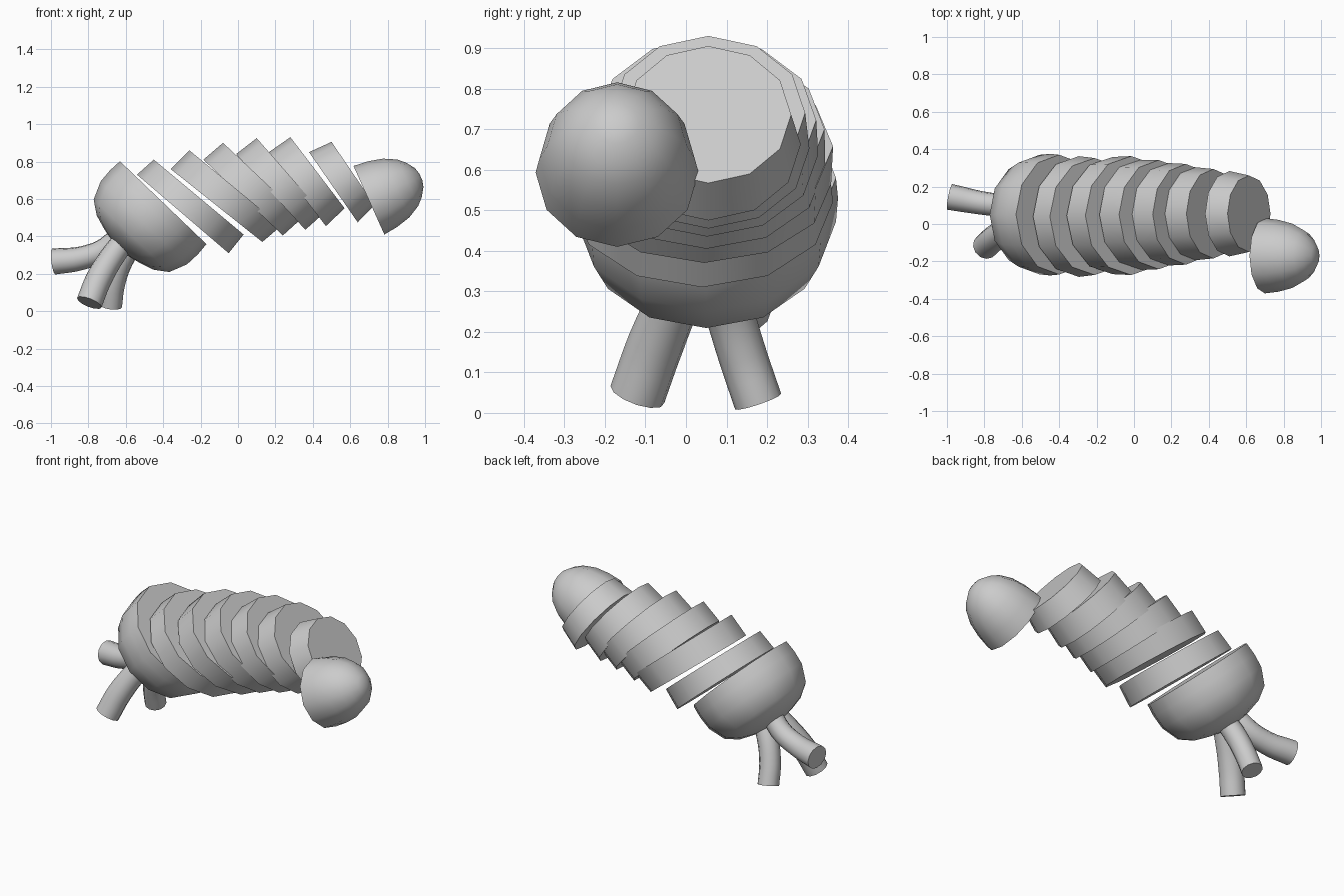
import bpy, math
from mathutils import Vector

if "Cube" in bpy.data.objects:
    bpy.data.objects.remove(bpy.data.objects["Cube"])

SIDES = 12


def finish(obj):
    bpy.ops.object.select_all(action='DESELECT')
    obj.select_set(True)
    bpy.context.view_layer.objects.active = obj
    bpy.ops.object.shade_smooth_by_angle(angle=math.radians(42))


def loft(name, rings):
    """Closed solid through rings of (centre, radius, axis tilted in the xz plane)."""
    verts, faces = [], []
    for c, r, a in rings:
        u = Vector((-a.z, 0, a.x))
        for i in range(SIDES):
            t = 2 * math.pi * i / SIDES
            verts.append(c + u * (r * math.cos(t)) + Vector((0, -r * math.sin(t), 0)))
    n = len(rings)
    for k in range(n - 1):
        for i in range(SIDES):
            j = (i + 1) % SIDES
            faces.append((k * SIDES + i, k * SIDES + j, (k + 1) * SIDES + j, (k + 1) * SIDES + i))
    faces.append(tuple(reversed(range(SIDES))))
    faces.append(tuple(range((n - 1) * SIDES, n * SIDES)))
    me = bpy.data.meshes.new(name)
    me.from_pydata(verts, [], faces)
    me.update()
    obj = bpy.data.objects.new(name, me)
    bpy.context.collection.objects.link(obj)
    finish(obj)


def disc(top, bottom, y):
    """Ring whose diameter runs between two points of the front view."""
    p, q = Vector((top[0], y, top[1])), Vector((bottom[0], y, bottom[1]))
    d = (p - q).normalized()
    return (p + q) / 2, (p - q).length / 2, Vector((d.z, 0, -d.x))


def dome(name, centre, axis, profile):
    c, a = Vector(centre), Vector(axis).normalized()
    loft(name, [(c + a * h, r, a) for r, h in profile])


def root(name, points):
    """Bent tube through (x, y, z, radius) points."""
    cu = bpy.data.curves.new(name, 'CURVE')
    cu.dimensions = '3D'
    cu.bevel_depth = 1
    cu.bevel_resolution = 4
    cu.resolution_u = 4
    cu.use_fill_caps = True
    sp = cu.splines.new('BEZIER')
    sp.bezier_points.add(len(points) - 1)
    for bp, p in zip(sp.bezier_points, points):
        bp.co, bp.radius = p[:3], p[3]
        bp.handle_left_type = bp.handle_right_type = 'AUTO'
    obj = bpy.data.objects.new(name, cu)
    bpy.context.collection.objects.link(obj)
    bpy.ops.object.select_all(action='DESELECT')
    obj.select_set(True)
    bpy.context.view_layer.objects.active = obj
    bpy.ops.object.convert(target='MESH')
    finish(bpy.context.view_layer.objects.active)


# Rounded root end; the profile runs from the tip to the cut face
dome("rounded_base", (-0.40, 0.05, 0.58), (0.69, 0, 0.72),
     [(0.06, -0.335), (0.13, -0.32), (0.21, -0.295), (0.28, -0.245),
      (0.32, -0.15), (0.325, -0.07), (0.32, 0)])

# Slices: rear top, rear bottom, front top, front bottom, y centre
slices = [
    ((-0.54, 0.73), (-0.05, 0.31), (-0.45, 0.81), (0.03, 0.41), 0.04),
    ((-0.36, 0.76), (0.13, 0.37), (-0.26, 0.86), (0.23, 0.455), 0.045),
    ((-0.185, 0.81), (0.24, 0.405), (-0.08, 0.90), (0.345, 0.50), 0.05),
    ((-0.01, 0.84), (0.36, 0.435), (0.10, 0.925), (0.455, 0.52), 0.052),
    ((0.165, 0.85), (0.47, 0.455), (0.28, 0.93), (0.57, 0.55), 0.055),
    ((0.38, 0.85), (0.64, 0.475), (0.50, 0.905), (0.73, 0.567), 0.055),
]
for n, (rt, rb, ft, fb, y) in enumerate(slices, 1):
    loft(f"slice_{n}", [disc(rt, rb, y), disc(ft, fb, y)])

# Fallen end piece
dome("end_piece", (0.70, -0.17, 0.593), (0.91, 0, 0.41),
     [(0.201, 0), (0.192, 0.08), (0.172, 0.16), (0.136, 0.228),
      (0.10, 0.265), (0.055, 0.295), (0.02, 0.304)])

# Roots
root("root_back", [(-0.58, 0.06, 0.48, 0.055), (-0.70, 0.095, 0.34, 0.06),
                   (-0.83, 0.115, 0.285, 0.063), (-0.985, 0.145, 0.265, 0.07)])
root("root_left", [(-0.55, 0.05, 0.45, 0.055), (-0.66, -0.015, 0.31, 0.065),
                   (-0.745, -0.075, 0.17, 0.07), (-0.795, -0.12, 0.045, 0.07)])
root("root_right", [(-0.52, 0.05, 0.42, 0.055), (-0.62, 0.10, 0.27, 0.06),
                    (-0.665, 0.14, 0.14, 0.06), (-0.68, 0.178, 0.028, 0.06)])
